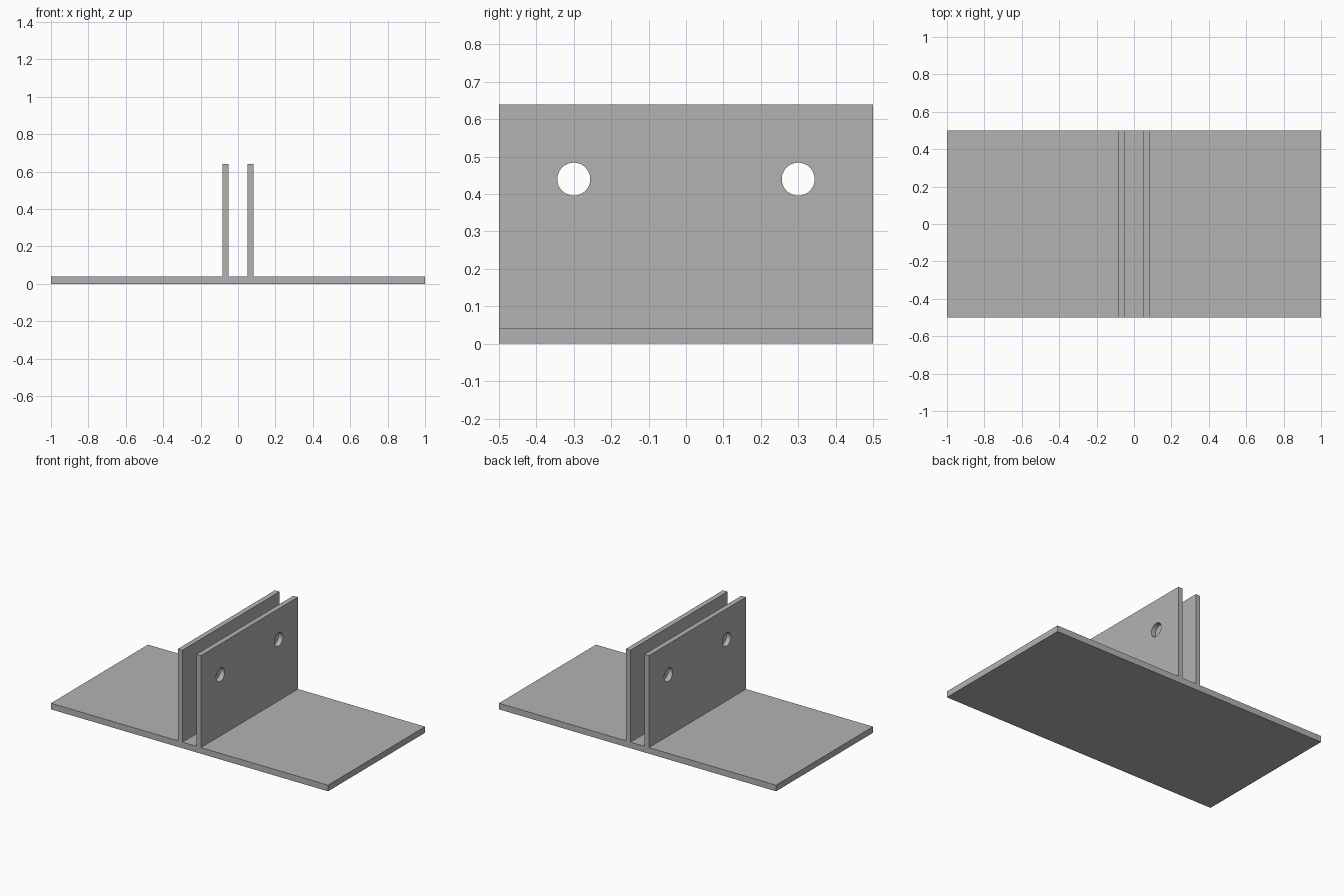
import bpy
import math

default = bpy.data.objects.get("Cube")
if default:
    bpy.data.objects.remove(default, do_unlink=True)

# Single grey finish
grey = bpy.data.materials.new("plain_grey")
grey.use_nodes = True
colour = (0.45, 0.45, 0.45, 1)
grey.diffuse_color = colour
grey.node_tree.nodes["Principled BSDF"].inputs["Base Color"].default_value = colour

DEPTH = 1.0
BASE_THICK = 0.04
PLATE_THICK = 0.033
PLATE_HEIGHT = 0.6
GAP = 0.1
HOLE_RADIUS = 0.044
HOLE_Y = 0.3
HOLE_Z = 0.44


def box(name, size, centre):
    bpy.ops.mesh.primitive_cube_add(size=1, location=centre)
    obj = bpy.context.object
    obj.name = name
    obj.scale = size
    bpy.ops.object.transform_apply(location=False, rotation=False, scale=True)
    obj.data.materials.append(grey)
    return obj


def drill(obj, y):
    """Cut a round hole through a plate along x."""
    bpy.ops.mesh.primitive_cylinder_add(
        vertices=48, radius=HOLE_RADIUS, depth=PLATE_THICK * 3,
        location=(obj.location.x, y, HOLE_Z), rotation=(0, math.pi / 2, 0))
    cutter = bpy.context.object
    cutter.hide_render = True
    cutter.data.materials.append(grey)
    cut = obj.modifiers.new("hole", "BOOLEAN")
    cut.operation = "DIFFERENCE"
    cut.solver = "EXACT"
    cut.object = cutter
    bpy.ops.object.select_all(action="DESELECT")
    obj.select_set(True)
    bpy.context.view_layer.objects.active = obj
    bpy.ops.object.modifier_apply(modifier=cut.name)
    bpy.data.objects.remove(cutter, do_unlink=True)


# Flat base
box("base_plate", (2, DEPTH, BASE_THICK), (0, 0, BASE_THICK / 2))

# Pair of upright plates, each with two holes
for name, side in (("left_upright", 1), ("right_upright", -1)):
    upright = box(name, (PLATE_THICK, DEPTH, PLATE_HEIGHT),
                  (side * (GAP + PLATE_THICK) / 2, 0, BASE_THICK + PLATE_HEIGHT / 2))
    for y in (-HOLE_Y, HOLE_Y):
        drill(upright, y)
    bpy.ops.object.shade_smooth_by_angle(angle=math.radians(30))
